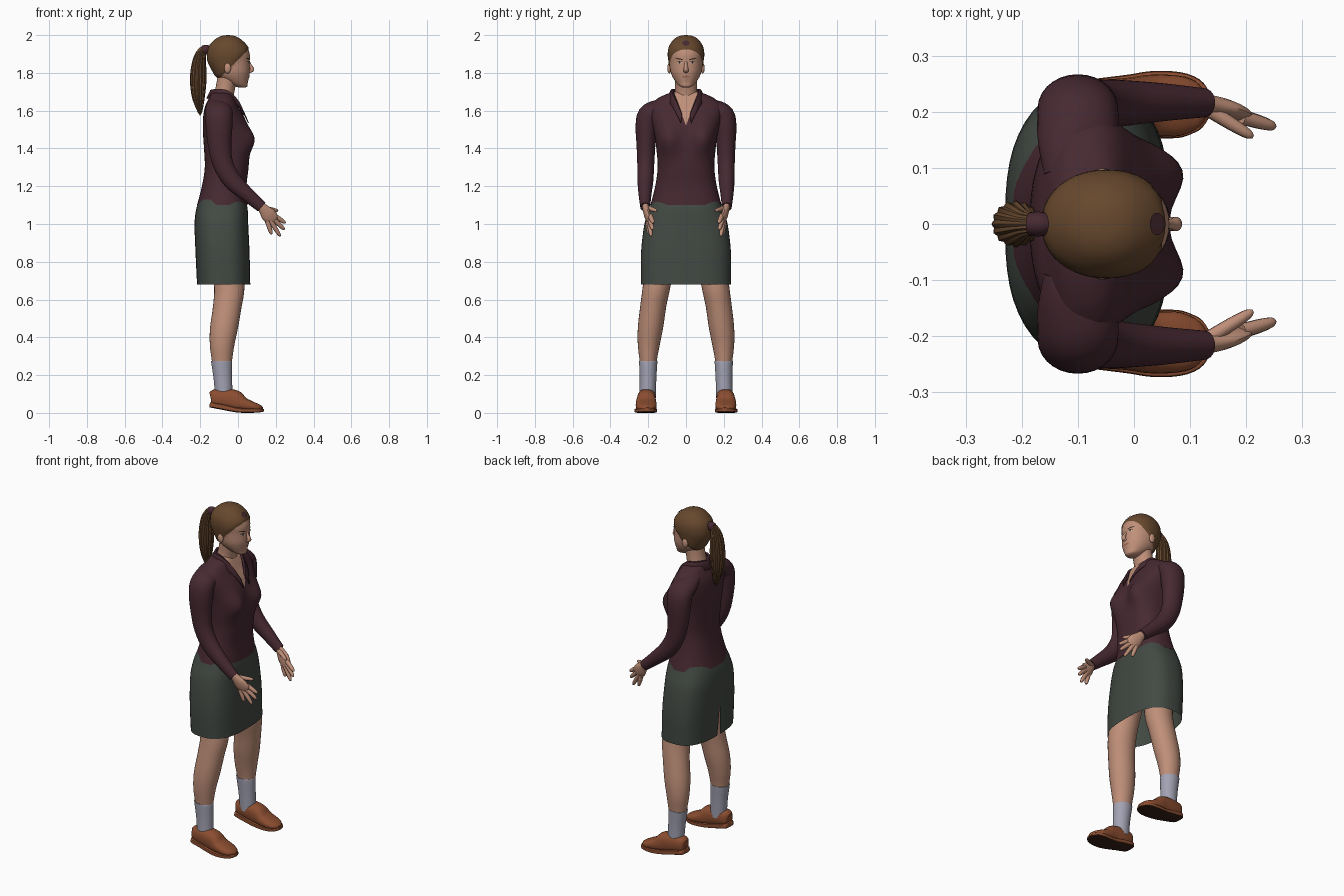
import bpy, bmesh, math
from mathutils import Vector
from mathutils.bvhtree import BVHTree

cube = bpy.data.objects.get("Cube")
if cube:
    bpy.data.objects.remove(cube)


def material(name, *rgb):
    m = bpy.data.materials.new(name)
    m.use_nodes = True
    m.diffuse_color = (*rgb, 1)
    bsdf = m.node_tree.nodes["Principled BSDF"]
    bsdf.inputs["Base Color"].default_value = (*rgb, 1)
    bsdf.inputs["Roughness"].default_value = 0.8
    return m


SKIN = material("skin", .52, .275, .19)
SHIRT = material("plum cloth", .062, .022, .031)
SKIRT = material("green grey cloth", .055, .067, .056)
HAIR = material("brown hair", .135, .065, .027)
SOCK = material("pale blue sock", .36, .36, .45)
SHOE = material("tan leather", .26, .075, .03)
SOLE = material("dark sole", .035, .014, .008)
LIP = material("lip", .36, .14, .1)
DARK = material("dark brow", .03, .016, .01)
WHITE = material("eye white", .6, .56, .52)


def finish(name, bm, mats, mirror=False, angle=45):
    """Turn a bmesh into a shaded object, optionally mirrored across y."""
    bmesh.ops.recalc_face_normals(bm, faces=bm.faces)
    me = bpy.data.meshes.new(name)
    bm.to_mesh(me)
    bm.free()
    for m in mats:
        me.materials.append(m)
    for p in me.polygons:
        p.use_smooth = True
    me.set_sharp_from_angle(angle=math.radians(angle))
    ob = bpy.data.objects.new(name, me)
    bpy.context.collection.objects.link(ob)
    if mirror:
        ob.modifiers.new("mirror", "MIRROR").use_axis = (False, True, False)
    return ob


def spline(rows, steps):
    pts = [Vector(r) for r in rows]
    out = []
    for i in range(len(pts) - 1):
        a, b = pts[max(i - 1, 0)], pts[i]
        c, d = pts[i + 1], pts[min(i + 2, len(pts) - 1)]
        for s in range(steps):
            t = s / steps
            out.append((b * 2 + (c - a) * t + (a * 2 - b * 5 + c * 4 - d) * t * t
                        + (b * 3 - a - c * 3 + d) * t ** 3) / 2)
    return out + [pts[-1]]


def loft(rows, n=28, power=2, follow=False, caps=True, steps=4, ridge=0):
    """Skin rings (x, y, z, radius, side radius) along a smooth path."""
    bm = bmesh.new()
    pts = spline(rows, steps)
    rings = []
    for i, p in enumerate(pts):
        u, v = Vector((1, 0, 0)), Vector((0, 1, 0))
        if follow:
            t = (pts[min(i + 1, len(pts) - 1)] - pts[max(i - 1, 0)])[:3]
            t = Vector(t).normalized()
            u = v.cross(t).normalized()
            v = t.cross(u)
        ring = []
        for k in range(n):
            a = 2 * math.pi * k / n
            c, s = math.cos(a), math.sin(a)
            r = 1 + ridge * math.cos(n * a / 4)
            c = math.copysign(abs(c) ** (2 / power), c) * r * max(p[3], .001)
            s = math.copysign(abs(s) ** (2 / power), s) * r * max(p[4], .001)
            ring.append(bm.verts.new(Vector(p[:3]) + u * c + v * s))
        rings.append(ring)
    for lo, hi in zip(rings, rings[1:]):
        for k in range(n):
            bm.faces.new((lo[k - 1], lo[k], hi[k], hi[k - 1]))
    if caps:
        bm.faces.new(rings[0])
        bm.faces.new(rings[-1])
    return bm


def cut(bm, co, normal):
    bmesh.ops.bisect_plane(bm, geom=bm.verts[:] + bm.edges[:] + bm.faces[:],
                           plane_co=co, plane_no=normal)


def wedge(bm, z, slope, side):
    """Cut a V shape with its tip at height z and return the faces inside it."""
    for sign in (1, -1):
        cut(bm, (0, 0, z), (0, sign, -slope))
    return [f for f in bm.faces if (c := f.calc_center_median()).x * side > -.07 * side
            and abs(c.y) < slope * (c.z - z)]


# Skirt with a back slit
bm = loft([(-.076, 0, .68, .141, .238), (-.082, 0, .85, .143, .238), (-.088, 0, 1, .142, .22),
           (-.085, 0, 1.08, .136, .194), (-.082, 0, 1.13, .122, .176)], 48, 2.7, caps=False)
bmesh.ops.delete(bm, geom=wedge(bm, .86, -.07, -1), context="FACES")
finish("skirt", bm, [SKIRT])

# Shirt body: bust pushed out of the chest, open V neck in skin
bm = loft([(-.083, 0, 1.1, .134, .188), (-.073, 0, 1.2, .118, .163), (-.06, 0, 1.3, .116, .15),
           (-.06, 0, 1.4, .12, .157), (-.066, 0, 1.48, .119, .168), (-.075, 0, 1.56, .11, .188),
           (-.085, 0, 1.62, .09, .195), (-.085, 0, 1.66, .072, .157), (-.085, 0, 1.685, .06, .11),
           (-.085, 0, 1.7, .05, .065)], 56, 2.4)
for v in bm.verts:
    front = min(max((v.co.x + .06) / .06, 0), 1)
    spread = ((abs(v.co.y) - .1) / .06) ** 2 + ((v.co.z - 1.45) / .075) ** 2
    v.co.x += .045 * front * math.exp(-spread)
for f in wedge(bm, 1.52, .36, 1):
    f.material_index = 1
finish("shirt_body", bm, [SHIRT, SKIN])

# Collar: a flared ribbon around the neck
bm = bmesh.new()
path = spline([(.036, .022, 1.58), (.005, .052, 1.65), (-.05, .078, 1.705),
               (-.11, .066, 1.715), (-.146, 0, 1.71)], 5)
rows = []
for p in path:
    out = Vector((p.x + .08, p.y, 0)).normalized()
    rows.append([bm.verts.new(q) for q in (p - out * .012, p, p + out * .022 - Vector((0, 0, .045)))])
for a, b in zip(rows, rows[1:]):
    for k in range(2):
        bm.faces.new((a[k], a[k + 1], b[k + 1], b[k]))
finish("collar", bm, [SHIRT], True).modifiers.new("thickness", "SOLIDIFY").thickness = .005

# Sleeves
finish("sleeves", loft([(-.095, .09, 1.62, .07, .04), (-.1, .15, 1.605, .072, .052),
                        (-.1, .198, 1.575, .072, .058), (-.1, .21, 1.51, .07, .057),
                        (-.097, .212, 1.42, .062, .05), (-.08, .213, 1.32, .054, .045),
                        (-.03, .215, 1.23, .049, .042), (.05, .217, 1.155, .038, .034),
                        (.125, .216, 1.09, .03, .026)], 28, follow=True), [SHIRT], True)

# Hands: palm, four fingers and thumb
finish("palms", loft([(.1, .216, 1.115, .022, .018), (.13, .213, 1.085, .026, .018),
                      (.16, .205, 1.05, .039, .017), (.185, .196, 1.025, .034, .013),
                      (.195, .192, 1.015, .02, .007)], 16, follow=True), [SKIN], True)
fingers = {
    "index_fingers": ((.192, .19, 1.045), (.252, .173, 1.005)),
    "middle_fingers": ((.183, .194, 1.03), (.247, .176, .97)),
    "ring_fingers": ((.17, .198, 1.02), (.224, .184, .935)),
    "little_fingers": ((.155, .203, 1.015), (.178, .196, .945)),
    "thumbs": ((.135, .202, 1.085), (.212, .155, 1.07)),
}
for name, (root, tip) in fingers.items():
    a, b = Vector(root), Vector(tip)
    rings = [(*a.lerp(b, t), r, r) for t, r in ((0, .013), (.5, .012), (.88, .009), (1, .003))]
    finish(name, loft(rings, 10, follow=True, steps=3), [SKIN], True)

# Legs and socks
finish("legs", loft([(-.07, .1, .95, .09, .085), (-.056, .135, .8, .083, .078),
                     (-.046, .157, .66, .08, .073), (-.057, .174, .56, .076, .069),
                     (-.074, .188, .45, .074, .067), (-.084, .197, .36, .065, .058),
                     (-.085, .2, .28, .054, .046), (-.085, .2, .2, .045, .038)]), [SKIN], True)
finish("socks", loft([(-.088, .2, .275, .055, .048), (-.086, .2, .262, .055, .048),
                      (-.08, .201, .18, .049, .044), (-.075, .203, .08, .046, .043)]), [SOCK], True)

# Shoes, lofted from heel to toe
finish("shoes", loft([(-.145, .208, .08, .025, .018), (-.136, .208, .08, .042, .036),
                      (-.08, .208, .076, .052, .047), (-.015, .21, .065, .055, .05),
                      (.03, .211, .046, .036, .055), (.085, .21, .032, .024, .053),
                      (.115, .206, .026, .016, .038), (.13, .204, .022, .008, .015)],
                     24, 2.5, True), [SHOE], True)

# Soles: leather welt with a dark tread
bm = loft([(-.15, .208, .043, .012, .018), (-.138, .208, .041, .014, .042),
           (-.075, .208, .03, .015, .05), (-.01, .211, .016, .013, .055),
           (.04, .213, .012, .012, .06), (.09, .211, .012, .011, .057),
           (.122, .206, .013, .009, .04), (.136, .204, .014, .006, .014)], 16, 5, True)
bmesh.ops.recalc_face_normals(bm, faces=bm.faces)
for f in bm.faces:
    f.material_index = int(f.normal.z < -.6)
finish("soles", bm, [SHOE, SOLE], True)

# Neck
finish("neck", loft([(-.085, 0, 1.6, .055, .065), (-.075, 0, 1.68, .053, .06),
                     (-.065, 0, 1.73, .052, .057), (-.05, 0, 1.8, .055, .06)]), [SKIN])

# Head, split into face and hair along a slanted hairline
bm = loft([(.024, 0, 1.722, .014, .014), (.014, 0, 1.73, .036, .034), (-.006, 0, 1.75, .058, .053),
           (-.026, 0, 1.78, .085, .072), (-.034, 0, 1.81, .097, .082), (-.047, 0, 1.86, .109, .088),
           (-.049, 0, 1.9, .111, .092), (-.052, 0, 1.94, .098, .085), (-.053, 0, 1.975, .064, .06),
           (-.053, 0, 1.991, .032, .032), (-.053, 0, 1.995, .002, .002)], 40, 2.1)
cut(bm, (0, 0, 1.87), (-1, 0, 1))
for f in bm.faces:
    c = f.calc_center_median()
    f.material_index = int(c.z - c.x > 1.87)
bm.normal_update()
for v in bm.verts:
    if v.co.z - v.co.x > 1.873:
        v.co += v.normal * .005
tree = BVHTree.FromBMesh(bm)
finish("head", bm, [SKIN, HAIR])

# Ears and nose
bm = bmesh.new()
bmesh.ops.create_uvsphere(bm, u_segments=20, v_segments=12, radius=1)
bmesh.ops.scale(bm, verts=bm.verts, vec=(.018, .011, .028))
bmesh.ops.translate(bm, verts=bm.verts, vec=(-.055, .088, 1.825))
finish("ears", bm, [SKIN], True)
finish("nose", loft([(.055, 0, 1.868, .004, .006), (.065, 0, 1.84, .008, .009),
                     (.075, 0, 1.818, .011, .013), (.063, 0, 1.805, .006, .012)],
                    14, follow=True), [SKIN])


def face_plate(name, y, z, ry, rz, mat, lift=.002, tilt=0, mirror=True):
    """Lay a thin oval on the front of the head."""
    bm = bmesh.new()
    ring = []
    for k in range(14):
        a = 2 * math.pi * k / 14
        py, pz = y + ry * math.cos(a), z + rz * math.sin(a) + tilt * ry * math.cos(a)
        hit = tree.ray_cast(Vector((1, py, pz)), Vector((-1, 0, 0)))[0]
        ring.append(bm.verts.new(hit + Vector((lift, 0, 0))))
    bm.faces.new(ring)
    finish(name, bm, [mat], mirror)


# Facial details and the plum patch at the front of the hair
face_plate("eye_whites", .034, 1.855, .013, .0045, WHITE)
face_plate("irises", .034, 1.855, .005, .0045, DARK, .003)
face_plate("upper_lids", .034, 1.861, .016, .002, DARK, .003)
face_plate("eyebrows", .036, 1.874, .02, .003, DARK, .002, .2)
face_plate("lips", 0, 1.78, .022, .005, LIP, mirror=False)
face_plate("hair_patch", 0, 1.958, .02, .014, SHIRT, .006, mirror=False)

# Ponytail and its tie
finish("ponytail", loft([(-.15, 0, 1.92, .02, .018), (-.185, 0, 1.918, .022, .02),
                         (-.204, 0, 1.87, .033, .034), (-.21, 0, 1.78, .042, .04),
                         (-.21, 0, 1.68, .034, .034), (-.202, 0, 1.6, .014, .016),
                         (-.2, 0, 1.575, .002, .002)], 64, follow=True, ridge=.05), [HAIR])
finish("hair_tie", loft([(-.155, 0, 1.921, .024, .02), (-.17, 0, 1.923, .026, .022),
                         (-.185, 0, 1.919, .025, .021)], 20, follow=True), [SHIRT])
